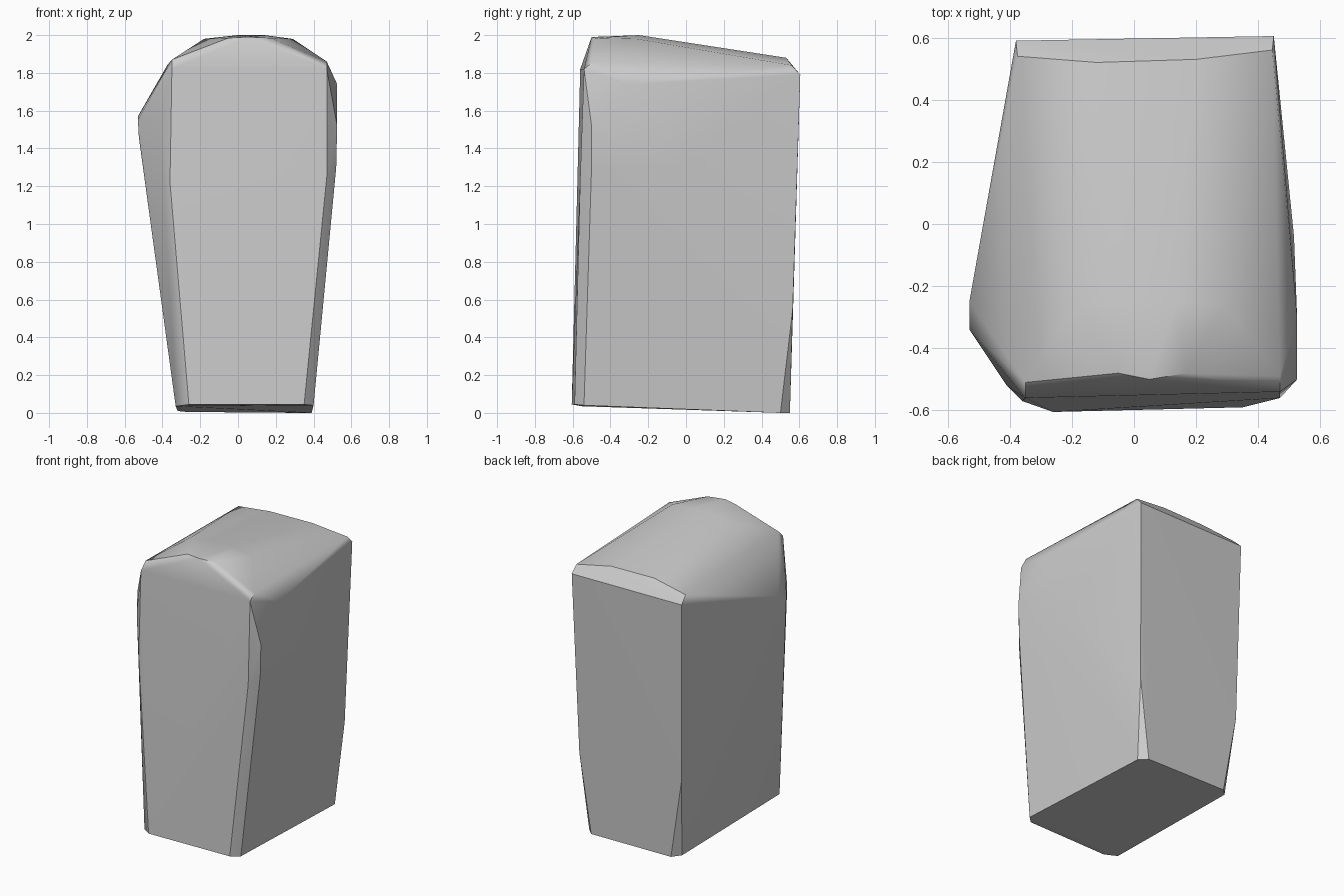
import bpy
import bmesh
import math

# Remove the default object
default_cube = bpy.data.objects.get("Cube")
if default_cube is not None:
    bpy.data.objects.remove(default_cube, do_unlink=True)


def make_material(name, colour):
    material = bpy.data.materials.new(name)
    material.use_nodes = True
    material.diffuse_color = colour
    shader = next(n for n in material.node_tree.nodes if n.type == "BSDF_PRINCIPLED")
    shader.inputs["Base Color"].default_value = colour
    return material


def make_hull(name, corners, material):
    """Wrap the corner points of a chiselled block in flat facets."""
    bm = bmesh.new()
    for corner in corners:
        bm.verts.new(corner)
    bmesh.ops.convex_hull(bm, input=list(bm.verts))
    loose = [v for v in bm.verts if not v.link_faces]
    bmesh.ops.delete(bm, geom=loose, context="VERTS")
    bmesh.ops.dissolve_limit(bm, angle_limit=math.radians(1),
                             verts=list(bm.verts), edges=list(bm.edges))
    bmesh.ops.recalc_face_normals(bm, faces=list(bm.faces))
    mesh = bpy.data.meshes.new(name)
    bm.to_mesh(mesh)
    bm.free()
    mesh.materials.append(material)
    block = bpy.data.objects.new(name, mesh)
    bpy.context.collection.objects.link(block)
    return block


# Underside, tilted slightly up towards the front, with clipped corners
base = [
    (-.26, -.605, .045), (.35, -.59, .045),
    (-.33, -.55, .035), (.4, -.54, .04),
    (-.32, .5, .01), (.39, .5, 0),
    (-.27, .55, .005), (.34, .55, 0),
]

# Front face and the facets beside it
front = [
    (-.36, -.57, 1.22), (.47, -.56, 1.25),
    (-.35, -.56, 1.82), (.47, -.54, 1.82),
    (-.41, -.52, 1.5),
]

# Widest points of the two uneven flanks
flanks = [
    (-.53, -.25, 1.57), (-.53, -.34, 1.55), (-.525, -.34, 1.46),
    (.52, -.5, 1.3), (.525, -.5, 1.52), (.525, -.3, 1.74),
    (.515, -.04, 1.3),
]

# Back face, narrowing to clipped corners below
back = [
    (-.36, .565, .55), (.42, .565, .55),
    (-.38, .59, 1.79), (.45, .605, 1.79),
]

# Bevelled shoulders and the sloping crown
crown = [
    (-.35, -.51, 1.87), (.47, -.49, 1.86),
    (-.375, .54, 1.84), (.445, .56, 1.84),
    (-.12, .52, 1.88), (.2, .53, 1.88),
    (-.18, -.26, 1.98), (.29, -.26, 1.98),
    (0, -.25, 2), (.14, -.25, 2),
    (-.05, -.48, 1.985), (.05, -.5, 1.99), (.17, -.48, 1.985),
]

stone_grey = make_material("stone grey", (.6, .6, .6, 1))
stone = make_hull("stone_block", base + front + flanks + back + crown, stone_grey)

# Soft shading across shallow facets, weighted so broad faces stay flat
bpy.ops.object.select_all(action="DESELECT")
stone.select_set(True)
bpy.context.view_layer.objects.active = stone
bpy.ops.object.shade_smooth_by_angle(angle=math.radians(30))
weighting = stone.modifiers.new("broad_face_shading", "WEIGHTED_NORMAL")
weighting.keep_sharp = True
